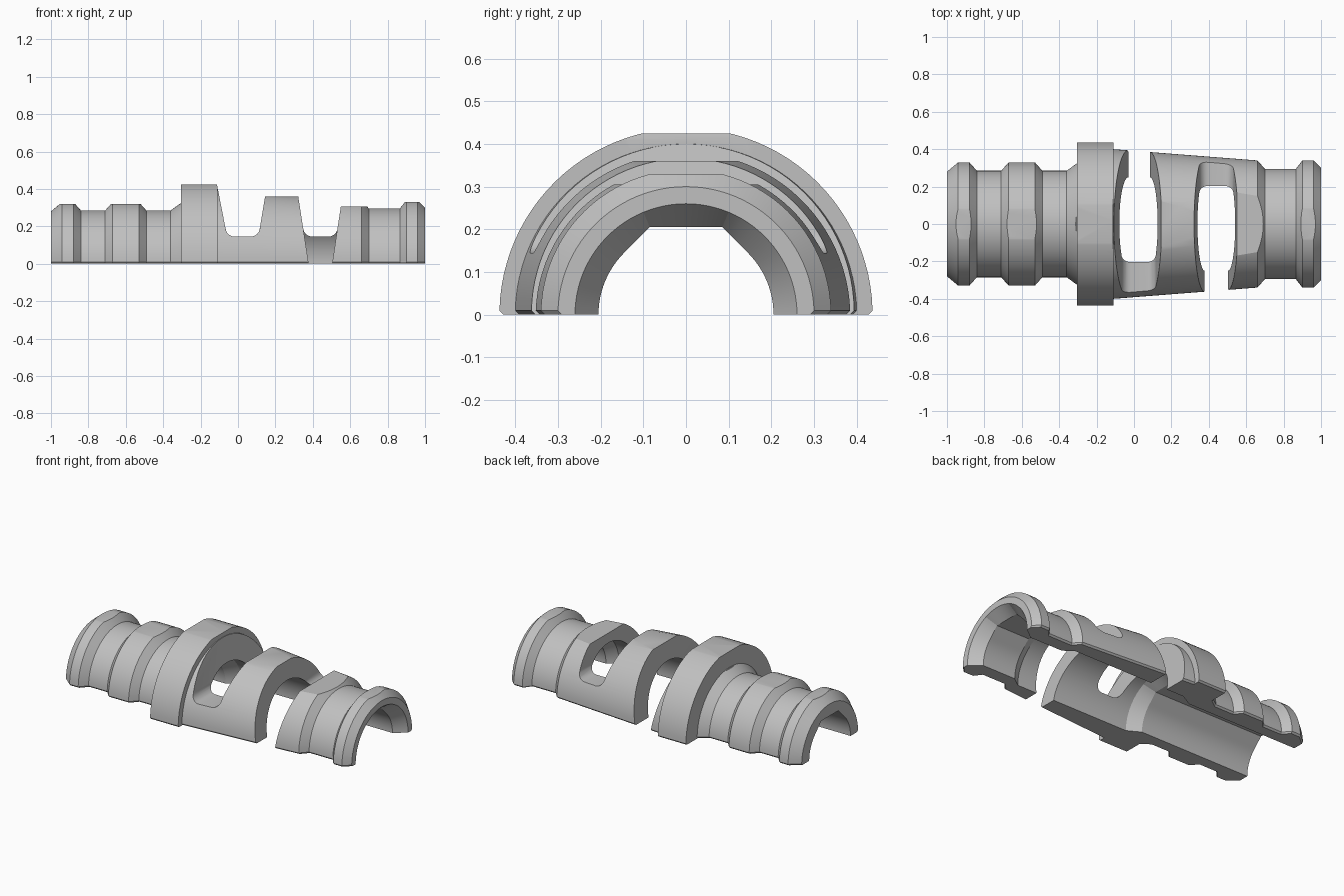
import bpy, bmesh
from math import sin, cos, pi, radians

old = bpy.data.objects.get("Cube")
if old:
    bpy.data.objects.remove(old, do_unlink=True)

STEPS = 24  # segments per quarter turn

grey = bpy.data.materials.new("plain grey")
grey.use_nodes = True
colour = (0.53, 0.53, 0.53, 1)
grey.diffuse_color = colour
grey.node_tree.nodes["Principled BSDF"].inputs["Base Color"].default_value = colour


def loft(name, rows):
    """Closed solid through matching rings of points."""
    bm = bmesh.new()
    rings = [[bm.verts.new(p) for p in row] for row in rows]
    for a, b in zip(rings, rings[1:]):
        for i in range(len(a)):
            j = (i + 1) % len(a)
            bm.faces.new((a[i], a[j], b[j], b[i]))
    bm.faces.new(rings[0])
    bm.faces.new(rings[-1])
    bmesh.ops.recalc_face_normals(bm, faces=bm.faces)
    mesh = bpy.data.meshes.new(name)
    bm.to_mesh(mesh)
    bm.free()
    obj = bpy.data.objects.new(name, mesh)
    bpy.context.collection.objects.link(obj)
    mesh.materials.append(grey)
    return obj


def half_disc(x, r, chamfer=0.01):
    """Half-round section with a small chamfer along its bottom edges."""
    start = chamfer / r
    arc = [start + (pi - 2 * start) * i / (2 * STEPS) for i in range(2 * STEPS + 1)]
    pts = [(x, r * cos(t), r * sin(t)) for t in arc]
    return [(x, r - chamfer, 0)] + pts + [(x, chamfer - r, 0)]


def bore_section(x, r, faceted):
    """Round bore section, or one with a flat roof and sloped shoulders."""
    pts = [(x, r, -0.1)]
    for i in range(2 * STEPS + 1):
        t = pi / 2 * i / STEPS
        rise = min(t, pi - t)
        rad = r
        if faceted and rise > pi / 4:
            rad = min(r / cos(rise - pi / 4), r / sin(rise))
        pts.append((x, rad * cos(t), rad * sin(t)))
    return pts + [(x, -r, -0.1)]


def prism(outline, y0, y1):
    return loft("cutter", [[(x, y, z) for x, z in outline] for y in (y0, y1)])


def cut(body, cutter):
    cutter.hide_render = True
    mod = body.modifiers.new("cut", "BOOLEAN")
    mod.operation = "DIFFERENCE"
    mod.solver = "EXACT"
    mod.object = cutter
    bpy.context.view_layer.objects.active = body
    bpy.ops.object.modifier_apply(modifier=mod.name)
    bpy.data.objects.remove(cutter, do_unlink=True)


def window(left, right, side, sill=0.145, rad=0.05):
    """Flared slot: rounded sill on one side, open to the base on the other."""
    def edge(line, z):
        return line[0] + (line[1] - line[0]) * z / 0.36
    top, low = 0.6, -0.1
    lx, rx = edge(left, sill + rad), edge(right, sill + rad)
    sill_line = [(edge(left, top), top)]
    for k in range(7):
        t = pi / 2 * k / 6
        sill_line.append((lx + rad * (1 - cos(t)), sill + rad * (1 - sin(t))))
    for k in range(7):
        t = pi / 2 * k / 6
        sill_line.append((rx - rad * (1 - sin(t)), sill + rad * (1 - cos(t))))
    sill_line.append((edge(right, top), top))
    open_line = [(edge(left, top), top), (edge(left, low), low),
                 (edge(right, low), low), (edge(right, top), top)]
    # The two halves overlap a little across the middle
    return prism(sill_line, side * 0.6, -side * 0.02), prism(open_line, -side * 0.6, side * 0.02)


# Outer shell: rings, collar and tapered middle
profile = [(-1, .28), (-.94, .33), (-.88, .33), (-.84, .285), (-.71, .285),
           (-.67, .33), (-.53, .33), (-.49, .285), (-.36, .285), (-.305, .325),
           (-.305, .437), (-.11, .437), (-.11, .40), (.66, .34), (.70, .295),
           (.865, .295), (.90, .34), (.96, .34), (1, .30)]
body = loft("half_sleeve", [half_disc(x, r) for x, r in profile])

# Bore: narrow faceted half, wide round middle, narrow faceted end with a flared mouth
bore = [(-1.1, .205, True), (-.23, .205, True), (-.15, .25, False), (.64, .25, False),
        (.70, .205, True), (.93, .205, True), (1, .26, False), (1.1, .26, False)]
cut(body, loft("bore", [bore_section(*row) for row in bore]))

# Two windows facing opposite sides
for left, right, side in [((-.03, -.1), (.085, .145), -1),
                          ((.378, .322), (.503, .558), 1)]:
    for cutter in window(left, right, side):
        cut(body, cutter)

# Flats along the top: start, end, height
for x0, x1, z in [(-1.1, -.307, .32), (-.4, -.06, .425), (.02, .44, .36),
                  (.44, .78, .305), (.8, 1.1, .33)]:
    cut(body, prism([(x0, z), (x1, z), (x1, .7), (x0, .7)], -.6, .6))

for o in bpy.context.selected_objects:
    o.select_set(False)
body.select_set(True)
bpy.context.view_layer.objects.active = body
bpy.ops.object.shade_smooth_by_angle(angle=radians(20))
